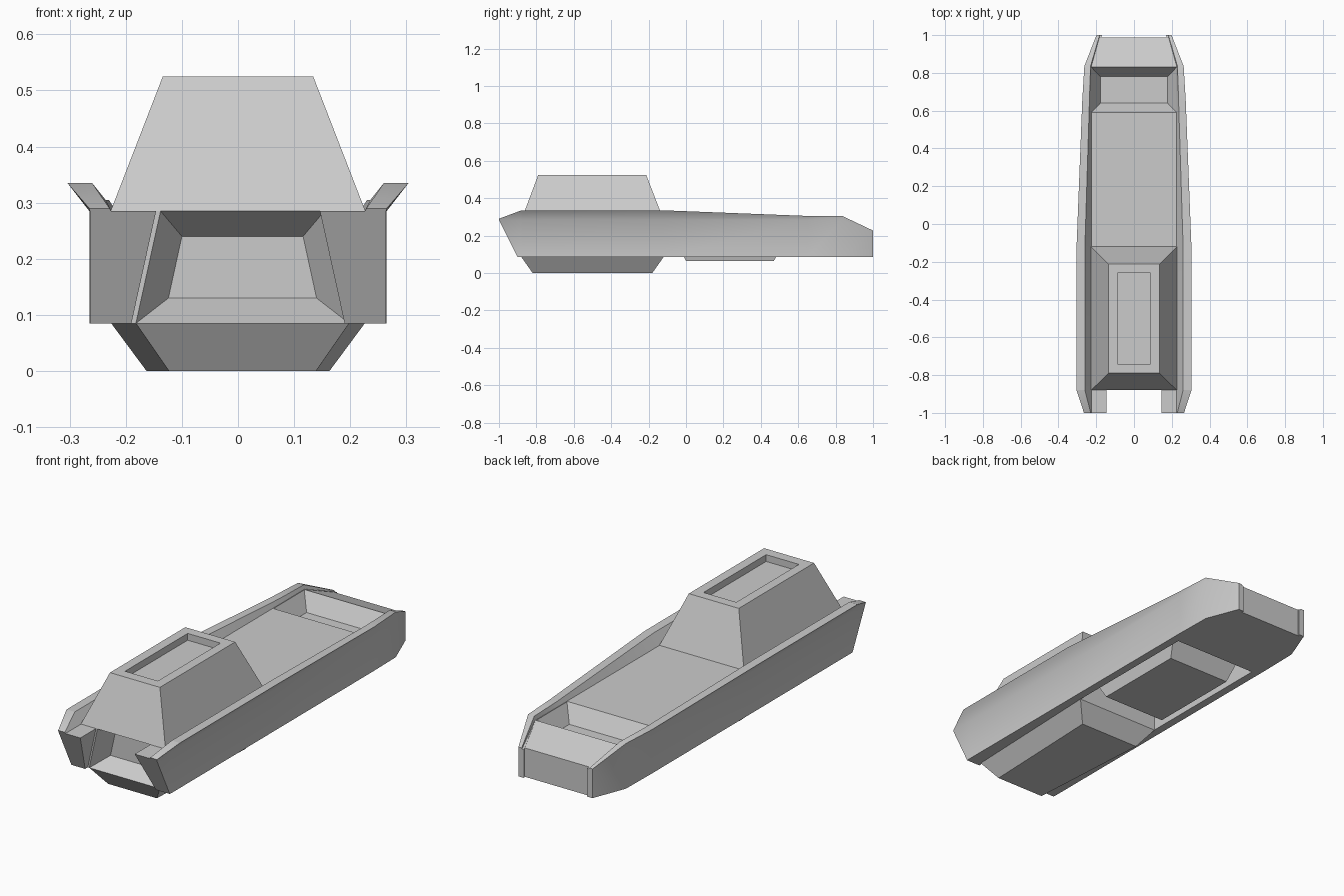
import bpy, bmesh, math

if "Cube" in bpy.data.objects:
    bpy.data.objects.remove(bpy.data.objects["Cube"])


def loft(name, rings, mirror=False, smooth=False, cap=(True, True)):
    """Skin a list of equal-length point rings, cap the ends, fix normals."""
    bm = bmesh.new()
    loops = [[bm.verts.new(p) for p in r] for r in rings]
    n = len(loops[0])
    for a, b in zip(loops, loops[1:]):
        for i in range(n):
            j = (i + 1) % n
            bm.faces.new((a[i], a[j], b[j], b[i]))
    if cap[0]:
        bm.faces.new(loops[0][::-1])
    if cap[1]:
        bm.faces.new(loops[-1])
    bmesh.ops.recalc_face_normals(bm, faces=bm.faces)
    me = bpy.data.meshes.new(name)
    bm.to_mesh(me)
    bm.free()
    ob = bpy.data.objects.new(name, me)
    bpy.context.collection.objects.link(ob)
    bpy.ops.object.select_all(action='DESELECT')
    bpy.context.view_layer.objects.active = ob
    ob.select_set(True)
    if smooth:
        bpy.ops.object.shade_smooth_by_angle(angle=math.radians(40))
    if mirror:
        m = ob.modifiers.new("mirror", 'MIRROR')
        m.use_axis = (True, False, False)
        m.use_clip = False
    return ob


def rect(x, y0, y1, z):
    """Horizontal rectangle, symmetric in x."""
    return [(-x, y0, z), (x, y0, z), (x, y1, z), (-x, y1, z)]


def section(y, outer, lip_out, lip_in, lip_z, inner=0.225, deck_z=0.285,
            foot=0.225, y_low=None):
    """Cross-section of the side hull, from bottom inside round to deck edge."""
    yl = y if y_low is None else y_low
    return [(foot, yl, 0.085), (outer, yl, 0.085), (outer, y, deck_z),
            (lip_out, y, lip_z), (lip_in, y, lip_z),
            (min(0.226, lip_in - 0.002), y, deck_z), (inner, y, deck_z)]


# Side hulls with flared gunwales and the front prongs
loft("side_hull", [
    section(-1.0, 0.264, 0.265, 0.229, 0.290, inner=0.146, foot=0.19, y_low=-0.9),
    section(-0.88, 0.265, 0.304, 0.260, 0.335, inner=0.146, foot=0.19),
    section(-0.879, 0.265, 0.304, 0.260, 0.335, inner=0.224),
    section(-0.12, 0.265, 0.304, 0.260, 0.335, inner=0.224),
    section(0.65, 0.265, 0.274, 0.236, 0.305, inner=0.224),
    section(0.835, 0.262, 0.263, 0.230, 0.305, inner=0.224),
    section(1.0, 0.198, 0.199, 0.182, 0.227, inner=0.17, deck_z=0.222, foot=0.17),
], mirror=True, smooth=True)

# Cabin with a sunken roof panel
loft("cabin", [
    rect(0.227, -0.88, -0.12, 0.285),
    rect(0.134, -0.79, -0.213, 0.525),
    rect(0.088, -0.74, -0.26, 0.525),
    rect(0.088, -0.74, -0.26, 0.492),
], cap=(False, True))


# Front body with a tapered intake recess facing forward
def intake(y, xt, xb, zb, zt, c=0.008):
    return [(c - xb, y, zb), (c + xb, y, zb), (c + xt, y, zt), (c - xt, y, zt)]


loft("front_body", [
    intake(-0.12, 0.226, 0.226, 0.085, 0.285, 0),
    intake(-0.88, 0.226, 0.226, 0.085, 0.285, 0),
    intake(-0.88, 0.146, 0.19, 0.085, 0.285),
    intake(-0.80, 0.108, 0.132, 0.13, 0.24),
])

# Tapered belly under the cabin
loft("front_belly", [
    [(-0.182, -0.88, 0.085), (0.198, -0.88, 0.085),
     (0.226, -0.12, 0.085), (-0.226, -0.12, 0.085)],
    [(-0.123, -0.82, 0.0), (0.139, -0.82, 0.0),
     (0.163, -0.18, 0.0), (-0.163, -0.18, 0.0)],
])

# Middle deck whose underside hangs below the open hull bottom
loft("middle_deck_and_belly", [
    rect(0.227, -0.12, 0.59, 0.285),
    rect(0.17, 0.0, 0.47, 0.065),
])

# Rear deck well
loft("rear_well", [
    rect(0.226, 0.59, 0.83, 0.085),
    rect(0.226, 0.59, 0.83, 0.285),
    rect(0.178, 0.64, 0.78, 0.205),
])

# Sloping stern block
loft("stern", [
    [(-0.226, 0.83, 0.085), (0.226, 0.83, 0.085),
     (0.18, 0.988, 0.085), (-0.18, 0.988, 0.085)],
    [(-0.226, 0.83, 0.285), (0.226, 0.83, 0.285),
     (0.18, 0.988, 0.225), (-0.18, 0.988, 0.225)],
])
